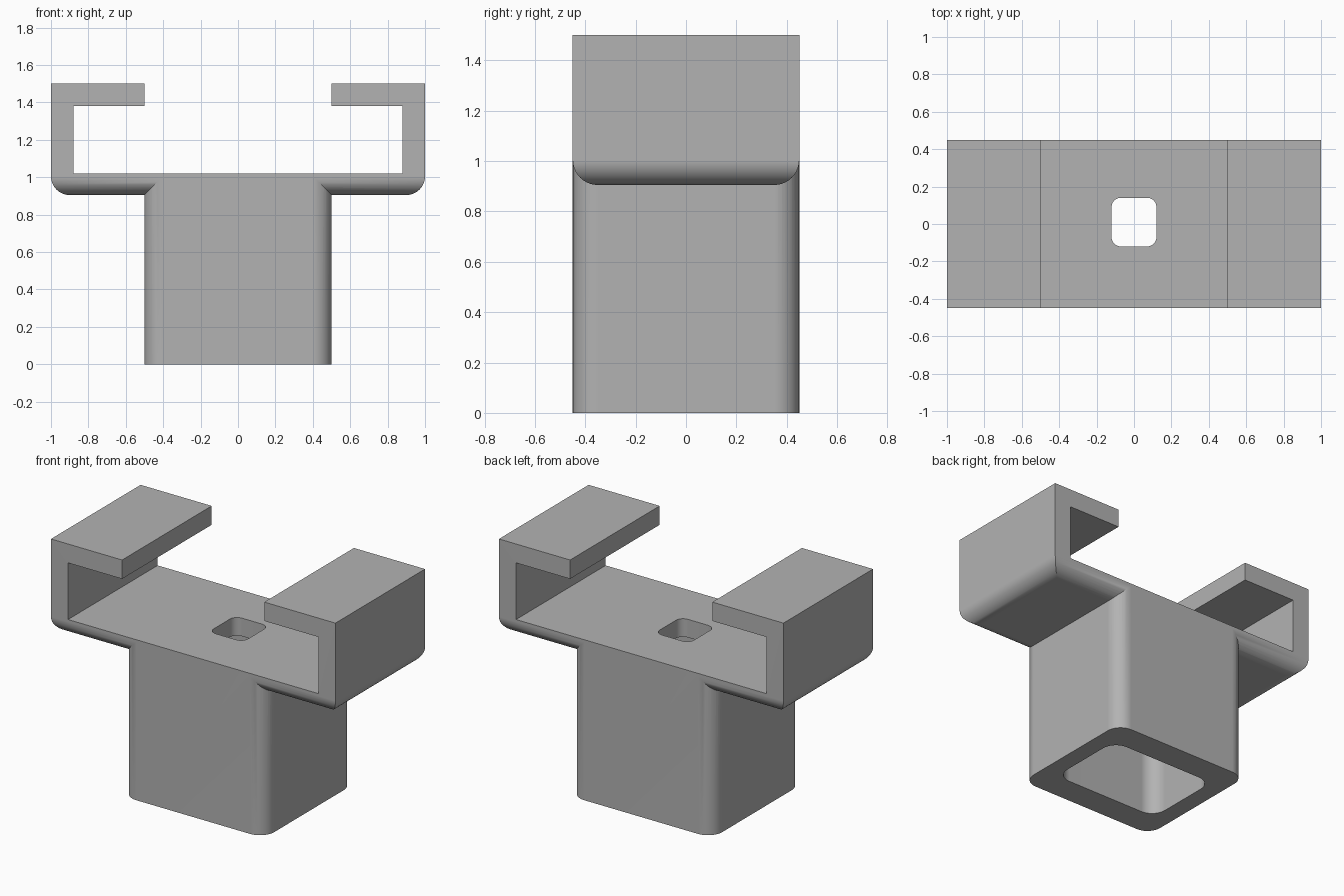
import bpy, bmesh
from math import radians
from mathutils import Vector

old = bpy.data.objects.get("Cube")
if old:
    bpy.data.objects.remove(old, do_unlink=True)

HALF_Y, BASE, DECK, TOP, WALL = 0.45, 0.905, 1.02, 1.5, 0.12
ROUND = 0.1

grey = bpy.data.materials.new("plain_grey")
grey.use_nodes = True
color = (0.45, 0.45, 0.45, 1)
grey.diffuse_color = color
grey.node_tree.nodes["Principled BSDF"].inputs["Base Color"].default_value = color


def prism(name, outline, depth, pick, radius, segments=10):
    """Extrude an outline along depth and round the edges chosen by pick."""
    bm = bmesh.new()
    face = bm.faces.new([bm.verts.new(p) for p in outline])
    ext = bmesh.ops.extrude_face_region(bm, geom=[face])
    moved = [g for g in ext["geom"] if isinstance(g, bmesh.types.BMVert)]
    bmesh.ops.translate(bm, verts=moved, vec=depth)
    bmesh.ops.recalc_face_normals(bm, faces=bm.faces)
    edges = [e for e in bm.edges if pick(*[v.co for v in e.verts])]
    bmesh.ops.bevel(bm, geom=edges, offset=radius, segments=segments,
                    profile=0.5, affect='EDGES', clamp_overlap=True)
    bmesh.ops.recalc_face_normals(bm, faces=bm.faces)
    mesh = bpy.data.meshes.new(name)
    bm.to_mesh(mesh)
    bm.free()
    mesh.materials.append(grey)
    obj = bpy.data.objects.new(name, mesh)
    bpy.context.collection.objects.link(obj)
    return obj


def rounded_box(name, hx, hy, z0, z1, radius, y=0.0):
    """Box with rounded upright edges."""
    corners = [(-hx, y - hy, z0), (hx, y - hy, z0), (hx, y + hy, z0), (-hx, y + hy, z0)]
    return prism(name, corners, Vector((0, 0, z1 - z0)),
                 lambda a, b: abs(a.z - b.z) > 0.01, radius)


def combine(target, other, operation):
    mod = target.modifiers.new(operation.lower(), 'BOOLEAN')
    mod.operation, mod.solver, mod.object = operation, 'EXACT', other
    bpy.context.view_layer.objects.active = target
    bpy.ops.object.modifier_apply(modifier=mod.name)
    bpy.data.objects.remove(other, do_unlink=True)


# Channel: deck, side walls and inward lips, with rounded lower edges
half = [(1, BASE), (1, TOP), (0.5, TOP), (0.5, TOP - WALL), (1 - WALL, TOP - WALL), (1 - WALL, DECK)]
outline = half + [(-x, z) for x, z in reversed(half)]
bracket = prism("channel_bracket", [(x, -HALF_Y, z) for x, z in outline],
                Vector((0, 2 * HALF_Y, 0)),
                lambda a, b: max(a.z, b.z) < BASE + 0.001, ROUND)

# Hollow post below the deck
combine(bracket, rounded_box("post", 0.5, HALF_Y, 0, DECK, ROUND), 'UNION')
combine(bracket, rounded_box("post_cavity", 0.385, 0.27, -0.1, BASE, ROUND), 'DIFFERENCE')

# Small opening through the deck
combine(bracket, rounded_box("deck_opening", 0.12, 0.13, 0.8, 1.2, 0.05, 0.01), 'DIFFERENCE')

# Smooth roundings, crisp corners, flat large faces
bpy.ops.object.select_all(action='DESELECT')
bracket.select_set(True)
bpy.context.view_layer.objects.active = bracket
bpy.ops.object.shade_smooth_by_angle(angle=radians(30))
weighted = bracket.modifiers.new("flat_faces", 'WEIGHTED_NORMAL')
weighted.keep_sharp = True
